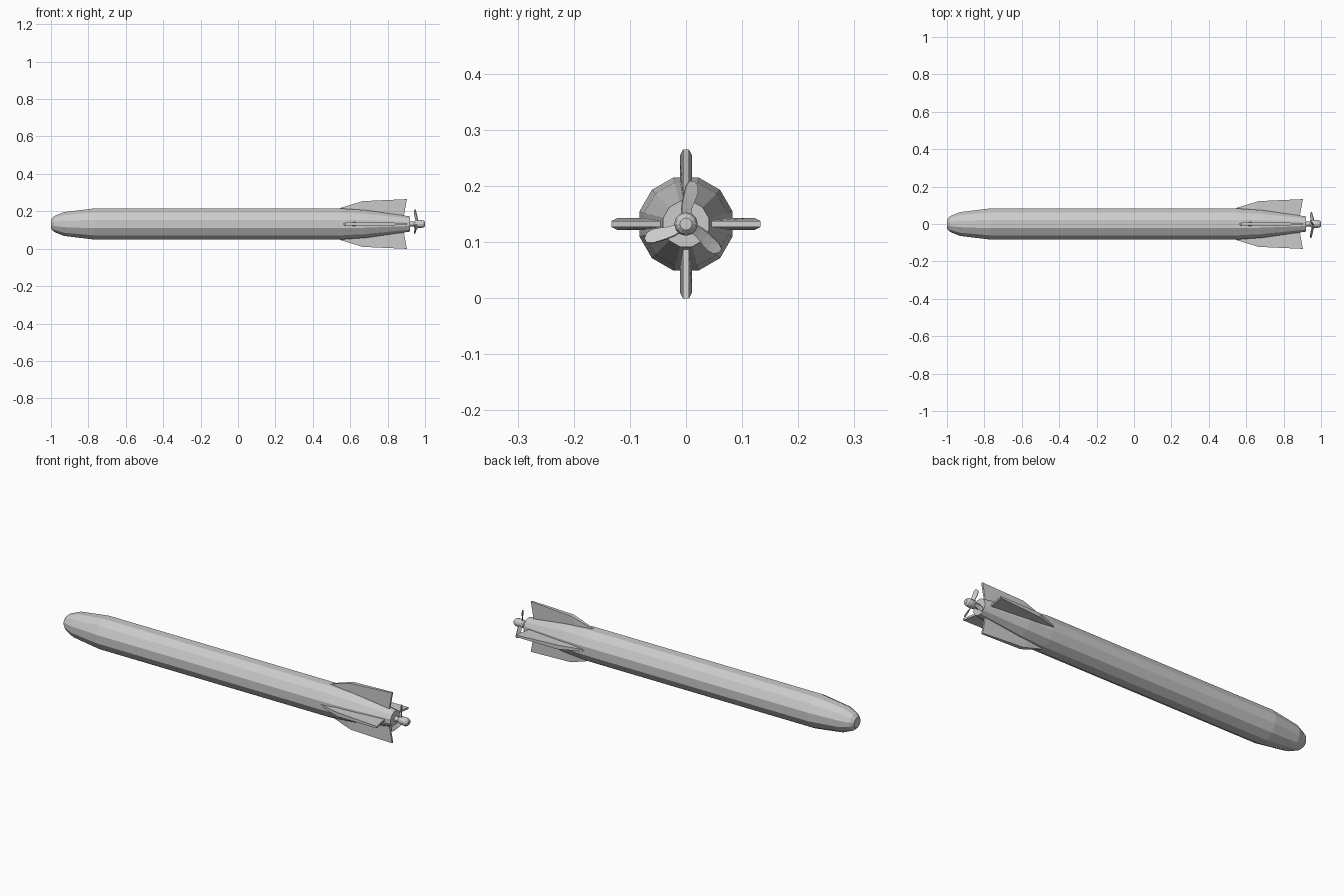
import bpy, math
from mathutils import Matrix, Vector

if "Cube" in bpy.data.objects:
    bpy.data.objects.remove(bpy.data.objects["Cube"])

ZC = 0.132  # height of the long axis


def make(name, verts, faces):
    me = bpy.data.meshes.new(name)
    me.from_pydata([tuple(v) for v in verts], [], faces)
    me.update()
    ob = bpy.data.objects.new(name, me)
    bpy.context.collection.objects.link(ob)
    ob.location.z = ZC
    return ob


def lathe(name, profile, sides, offset=0.0):
    """Revolve (x, radius) points round the x axis, capping both ends."""
    verts = []
    for x, r in profile:
        for i in range(sides):
            a = offset + 2 * math.pi * i / sides
            verts.append((x, r * math.cos(a), r * math.sin(a)))
    n, faces = len(profile), []
    for j in range(n - 1):
        for i in range(sides):
            k = (i + 1) % sides
            faces.append((j * sides + i, (j + 1) * sides + i,
                          (j + 1) * sides + k, j * sides + k))
    faces.append(tuple(range(sides)))
    faces.append(tuple(range(n * sides - 1, (n - 1) * sides - 1, -1)))
    return make(name, verts, faces)


# Twelve-sided hull with blunt nose and tapered tail
lathe("hull", [(-1.0, 0.027), (-0.985, 0.043), (-0.93, 0.066), (-0.77, 0.086),
               (0.55, 0.086), (0.68, 0.077), (0.92, 0.042)], 12, math.radians(15))

# Propeller shaft and hub
lathe("propeller_shaft", [(0.90, 0.013), (0.95, 0.013)], 12)
lathe("propeller_hub", [(0.942, 0.014), (0.95, 0.02), (0.978, 0.021),
                        (0.993, 0.018), (1.0, 0.011)], 12)

# Four fins: each station is root x, root height, tip x, tip height, half thickness
stations = [(0.54, 0.060, 0.545, 0.085, 0.005), (0.62, 0.045, 0.665, 0.122, 0.011),
            (0.885, 0.035, 0.903, 0.133, 0.005)]
for n, name in enumerate(("fin_top", "fin_left", "fin_bottom", "fin_right")):
    rot = Matrix.Rotation(n * math.pi / 2, 3, 'X')
    verts, faces = [], []
    for rx, rz, tx, tz, h in stations:
        verts += [rot @ Vector(p) for p in
                  ((rx, -h, rz), (rx, h, rz), (tx, h, tz), (tx, -h, tz))]
    for s in (0, 4):
        for i in range(4):
            k = (i + 1) % 4
            faces.append((s + i, s + k, s + 4 + k, s + 4 + i))
    faces += [(3, 2, 1, 0), (8, 9, 10, 11)]
    make(name, verts, faces)

# Three curved, pitched blades: radius, left edge, right edge
rows = [(0.012, -0.007, 0.007), (0.028, -0.008, 0.010), (0.042, -0.006, 0.016),
        (0.056, -0.003, 0.021), (0.068, 0.000, 0.021), (0.077, 0.006, 0.014)]
for n in range(3):
    rot = Matrix.Rotation(n * 2 * math.pi / 3, 3, 'X')
    verts, faces = [], []
    for r, a, b in rows:
        pitch = 0.8 - 6 * r
        verts += [rot @ Vector((0.958 - pitch * t - 0.1 * r, t, r)) for t in (a, b)]
    for j in range(len(rows) - 1):
        faces.append((2 * j, 2 * j + 1, 2 * j + 3, 2 * j + 2))
    blade = make("propeller_blade_%d" % (n + 1), verts, faces)
    mod = blade.modifiers.new("thickness", 'SOLIDIFY')
    mod.thickness = 0.004
    mod.offset = 0
